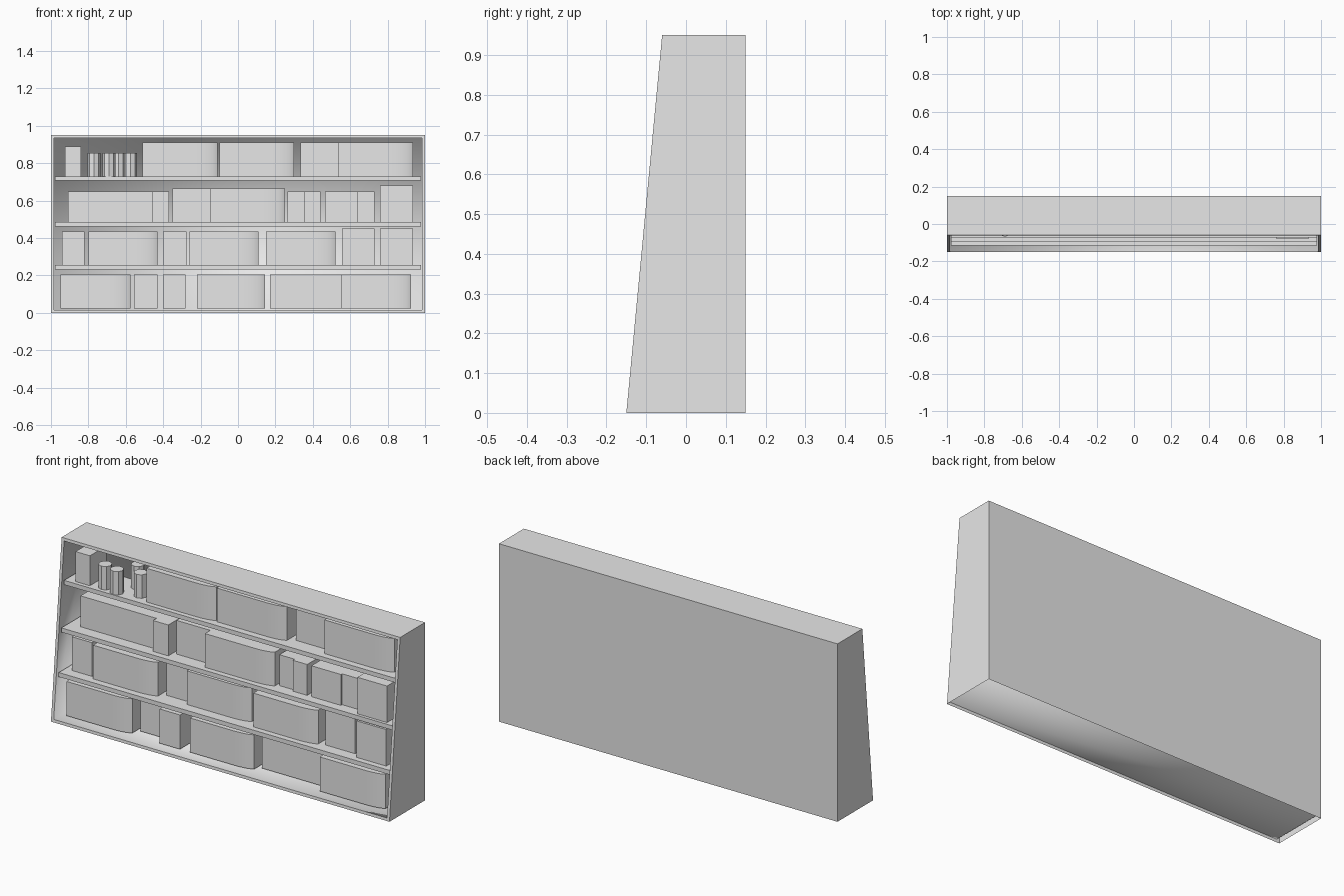
import bpy
import bmesh
import math

if "Cube" in bpy.data.objects:
    bpy.data.objects.remove(bpy.data.objects["Cube"], do_unlink=True)

grey = bpy.data.materials.new("plain_grey")
grey.use_nodes = True
COLOUR = (0.8, 0.8, 0.8, 1)
grey.diffuse_color = COLOUR
grey.node_tree.nodes["Principled BSDF"].inputs["Base Color"].default_value = COLOUR

HEIGHT, BACK, RIM = 0.95, 0.15, 0.022
CAVITY_BACK = 0.128


def front_y(z):
    """Depth of the sloping front at a given height."""
    return -0.15 + 0.09 * z / HEIGHT


def finish(name, bm):
    mesh = bpy.data.meshes.new(name)
    bm.to_mesh(mesh)
    bm.free()
    mesh.materials.append(grey)
    obj = bpy.data.objects.new(name, mesh)
    bpy.context.collection.objects.link(obj)
    return obj


def prism(name, plan, z0, z1, smooth_walls=()):
    """Upright solid from a plan outline; chosen walls are smooth."""
    bm = bmesh.new()
    face = bm.faces.new([bm.verts.new((x, y, z0)) for x, y in plan])
    top = bmesh.ops.extrude_face_region(bm, geom=[face])["geom"]
    for v in top:
        if isinstance(v, bmesh.types.BMVert):
            v.co.z = z1
    bmesh.ops.recalc_face_normals(bm, faces=bm.faces)
    for f in bm.faces:
        centre = f.calc_center_median()
        f.smooth = abs(f.normal.z) < 0.5 and any(a < centre.x < b for a, b in smooth_walls)
    return finish(name, bm)


def box(name, x0, x1, y0, y1, z0, z1):
    return prism(name, [(x0, y0), (x1, y0), (x1, y1), (x0, y1)], z0, z1)


def rounded_row(name, x0, x1, y0, y1, z0, z1):
    """Row of books whose front curves back at its +x end."""
    reach, depth, steps = 0.11, 0.03, 6
    plan = [(x0, y1), (x0, y0)]
    for i in range(steps + 1):
        a = math.radians(70) * i / steps
        plan.append((x1 - reach + reach * math.sin(a) / math.sin(math.radians(70)),
                     y0 + depth * (1 - math.cos(a))))
    plan.append((x1, y1))
    return prism(name, plan, z0, z1, [(x0 + 0.001, x1 - 0.001)])


# Case: sloping front, open underside, recessed cavity
bm = bmesh.new()
bmesh.ops.create_cube(bm, size=2)
for v in bm.verts:
    v.co.z = HEIGHT if v.co.z > 0 else 0
    v.co.y = BACK if v.co.y > 0 else front_y(v.co.z)
bm.normal_update()
front = min(bm.faces, key=lambda f: f.normal.y)
under = min(bm.faces, key=lambda f: f.normal.z)
bmesh.ops.inset_region(bm, faces=[front], thickness=RIM)
cavity = bmesh.ops.extrude_discrete_faces(bm, faces=[front])["faces"][0]
for v in cavity.verts:
    v.co.y = CAVITY_BACK
cavity.smooth = True
for edge in cavity.edges:
    for f in edge.link_faces:
        f.smooth = True
bmesh.ops.delete(bm, geom=[under], context="FACES_ONLY")
finish("bookcase_case", bm)

# Shelves
for i, top in enumerate((0.255, 0.485, 0.73)):
    box(f"shelf_{i + 1}", RIM - 1, 1 - RIM, front_y(top) + 0.01, CAVITY_BACK, top - 0.023, top)

# Books per shelf: (left edge, right edge, front, top, rounded end)
rows = {
    RIM: [
        (-0.95, -0.575, -0.09, 0.205, 1), (-0.555, -0.43, -0.03, 0.205, 0),
        (-0.40, -0.28, -0.09, 0.205, 0), (-0.22, 0.145, -0.09, 0.205, 1),
        (0.17, 0.55, -0.04, 0.205, 0), (0.55, 0.925, -0.095, 0.205, 1),
    ],
    0.255: [
        (-0.94, -0.82, -0.06, 0.435, 0), (-0.80, -0.43, -0.08, 0.435, 1),
        (-0.40, -0.275, -0.03, 0.435, 0), (-0.26, 0.11, -0.06, 0.435, 1),
        (0.15, 0.52, -0.085, 0.435, 1), (0.555, 0.73, -0.055, 0.45, 0),
        (0.76, 0.935, -0.085, 0.45, 0),
    ],
    0.485: [
        (-0.91, -0.46, -0.03, 0.65, 0), (-0.46, -0.37, -0.06, 0.65, 0),
        (-0.35, -0.15, -0.02, 0.665, 0), (-0.15, 0.25, -0.065, 0.665, 1),
        (0.265, 0.355, -0.03, 0.65, 0), (0.355, 0.44, -0.045, 0.65, 0),
        (0.465, 0.64, -0.045, 0.65, 0), (0.64, 0.73, -0.035, 0.65, 0),
        (0.76, 0.935, -0.078, 0.68, 0),
    ],
    0.73: [
        (-0.925, -0.84, -0.05, 0.89, 0), (-0.51, -0.11, -0.045, 0.91, 1),
        (-0.10, 0.30, -0.035, 0.91, 1), (0.335, 0.535, 0.01, 0.91, 0),
        (0.535, 0.935, -0.035, 0.91, 1),
    ],
}
for shelf, (base, books) in enumerate(rows.items()):
    for i, (x0, x1, y0, top, is_round) in enumerate(books):
        build = rounded_row if is_round else box
        build(f"books_{shelf + 1}_{i + 1}", x0, x1, y0, min(y0 + 0.14, 0.12), base, top)

# Small faceted jars on the top shelf
for i, (x, y) in enumerate(((-0.77, -0.02), (-0.69, -0.035), (-0.64, 0.07), (-0.575, 0.0))):
    ring = [math.tau * k / 8 for k in range(8)]
    prism(f"jar_{i + 1}", [(x + 0.034 * math.cos(a), y + 0.034 * math.sin(a)) for a in ring], 0.73, 0.855)
